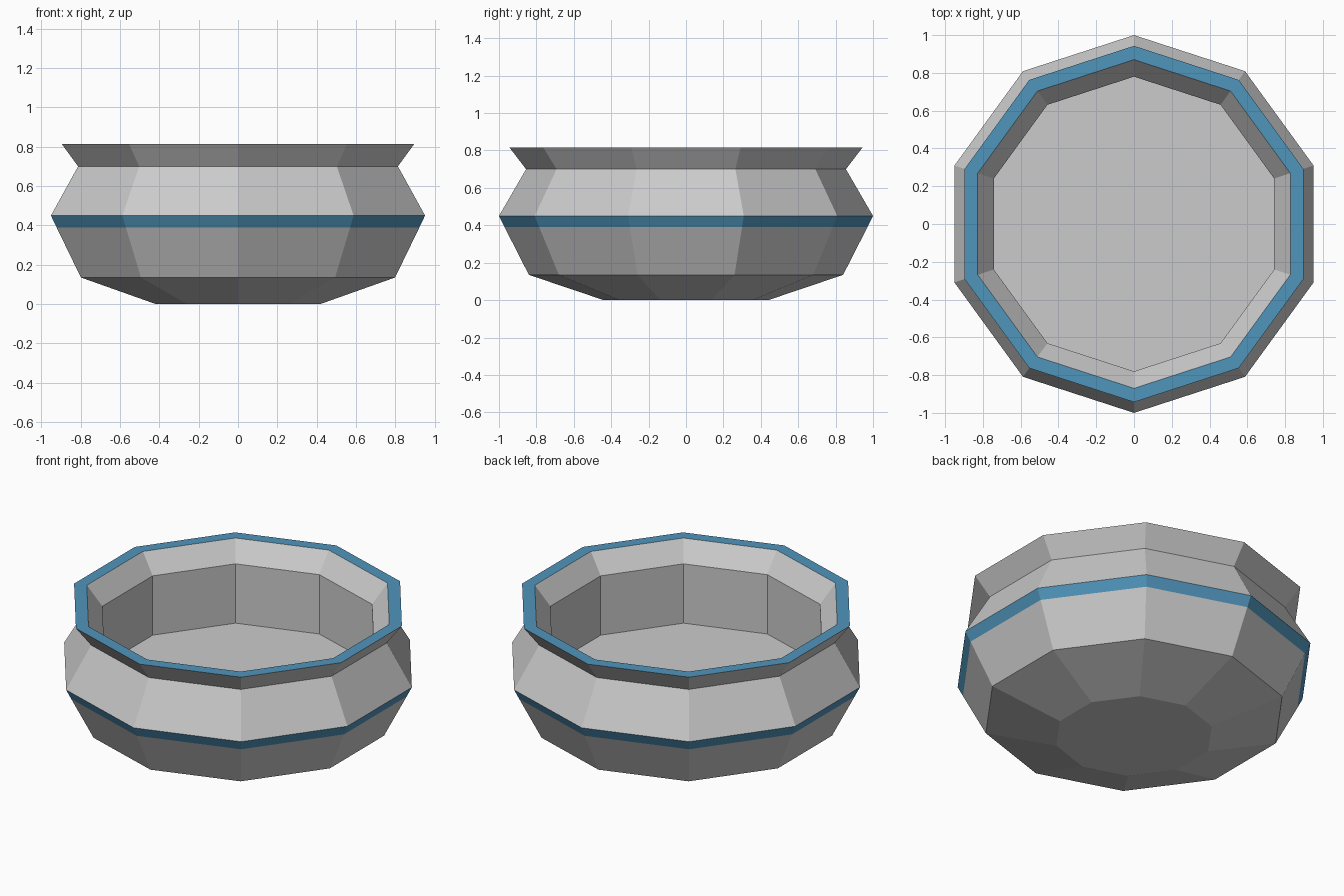
import bpy, bmesh
from math import sin, cos, tau

if "Cube" in bpy.data.objects:
    bpy.data.objects.remove(bpy.data.objects["Cube"])

SIDES = 10
# (radius, z, coloured): the flag colours the band running to the next point
PROFILE = [
    (0.44, 0.00, False),
    (0.84, 0.135, False),
    (0.97, 0.39, True),    # stripe below the belly
    (1.00, 0.45, False),
    (0.855, 0.70, False),
    (0.943, 0.815, True),  # flat rim
    (0.87, 0.815, False),
    (0.78, 0.70, False),
    (0.78, 0.34, False),
]

# Ten-sided bowl: one ring per profile point, joined by flat bands
bm = bmesh.new()
rings = [[bm.verts.new((r * sin(tau * i / SIDES), r * cos(tau * i / SIDES), z))
          for i in range(SIDES)] for r, z, _ in PROFILE]
for (_, _, coloured), low, high in zip(PROFILE, rings, rings[1:]):
    for i in range(SIDES):
        j = (i + 1) % SIDES
        face = bm.faces.new((low[i], low[j], high[j], high[i]))
        face.material_index = int(coloured)

# Underside and inner floor
bm.faces.new(rings[0])
bm.faces.new(rings[-1])
bmesh.ops.recalc_face_normals(bm, faces=bm.faces)

mesh = bpy.data.meshes.new("bowl")
bm.to_mesh(mesh)
bm.free()

# Plain grey body, blue stripe and rim
grey = bpy.data.materials.new("grey")
grey.diffuse_color = (0.8, 0.8, 0.8, 1)
grey.use_nodes = True
grey.node_tree.nodes["Principled BSDF"].inputs["Base Color"].default_value = grey.diffuse_color
blue = bpy.data.materials.new("blue")
blue.diffuse_color = (0.08, 0.3, 0.5, 1)
blue.use_nodes = True
blue.node_tree.nodes["Principled BSDF"].inputs["Base Color"].default_value = blue.diffuse_color
mesh.materials.append(grey)
mesh.materials.append(blue)

bowl = bpy.data.objects.new("bowl", mesh)
bpy.context.collection.objects.link(bowl)
